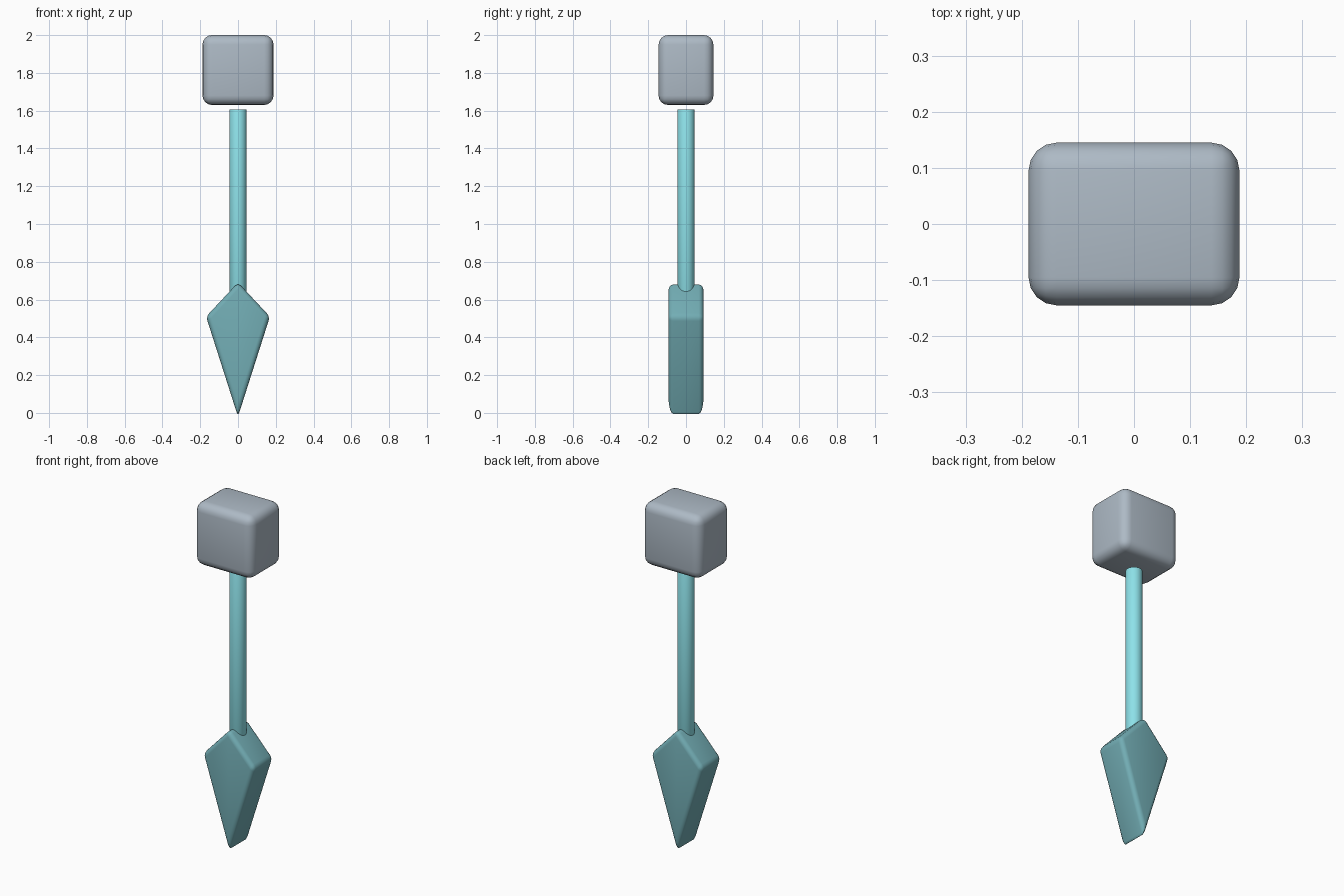
import bpy, bmesh, math

if "Cube" in bpy.data.objects:
    bpy.data.objects.remove(bpy.data.objects["Cube"])


def finish(obj, color, width, segments):
    mat = bpy.data.materials.new(obj.name + "_colour")
    mat.diffuse_color = (*color, 1)
    mat.use_nodes = True
    mat.node_tree.nodes["Principled BSDF"].inputs["Base Color"].default_value = mat.diffuse_color
    obj.data.materials.append(mat)
    bev = obj.modifiers.new("Rounded edges", 'BEVEL')
    bev.width = width
    bev.segments = segments
    bev.limit_method = 'ANGLE'
    bev.angle_limit = math.radians(35)
    bpy.ops.object.select_all(action='DESELECT')
    obj.select_set(True)
    bpy.context.view_layer.objects.active = obj
    bpy.ops.object.modifier_apply(modifier=bev.name)
    bpy.ops.object.shade_smooth_by_angle(angle=math.radians(40))


# Rounded block at the top
bpy.ops.mesh.primitive_cube_add(size=1, location=(0, 0, 1.815))
block = bpy.context.object
block.name = "top_block"
block.scale = (0.376, 0.29, 0.37)
bpy.ops.object.transform_apply(location=False, rotation=False, scale=True)
finish(block, (0.42, 0.49, 0.56), 0.05, 4)

# Slim rod, sunk into the tip below
rod_bottom, rod_top = 0.59, 1.607
bpy.ops.mesh.primitive_cylinder_add(vertices=32, radius=0.045, depth=rod_top - rod_bottom,
                                    location=(0, 0, (rod_top + rod_bottom) / 2))
rod = bpy.context.object
rod.name = "shaft"
finish(rod, (0.27, 0.76, 0.82), 0.004, 2)

# Kite-shaped tip: front profile extruded through y, then rounded
profile = [(0, -0.02), (0.169, 0.51), (0, 0.69), (-0.169, 0.51)]
half_depth = 0.092
bm = bmesh.new()
face = bm.faces.new([bm.verts.new((x, -half_depth, z)) for x, z in profile])
ext = bmesh.ops.extrude_face_region(bm, geom=[face])
moved = [v for v in ext["geom"] if isinstance(v, bmesh.types.BMVert)]
bmesh.ops.translate(bm, verts=moved, vec=(0, 2 * half_depth, 0))
bmesh.ops.recalc_face_normals(bm, faces=bm.faces)
mesh = bpy.data.meshes.new("kite_tip")
bm.to_mesh(mesh)
bm.free()
tip = bpy.data.objects.new("kite_tip", mesh)
bpy.context.collection.objects.link(tip)
finish(tip, (0.17, 0.42, 0.46), 0.025, 4)
